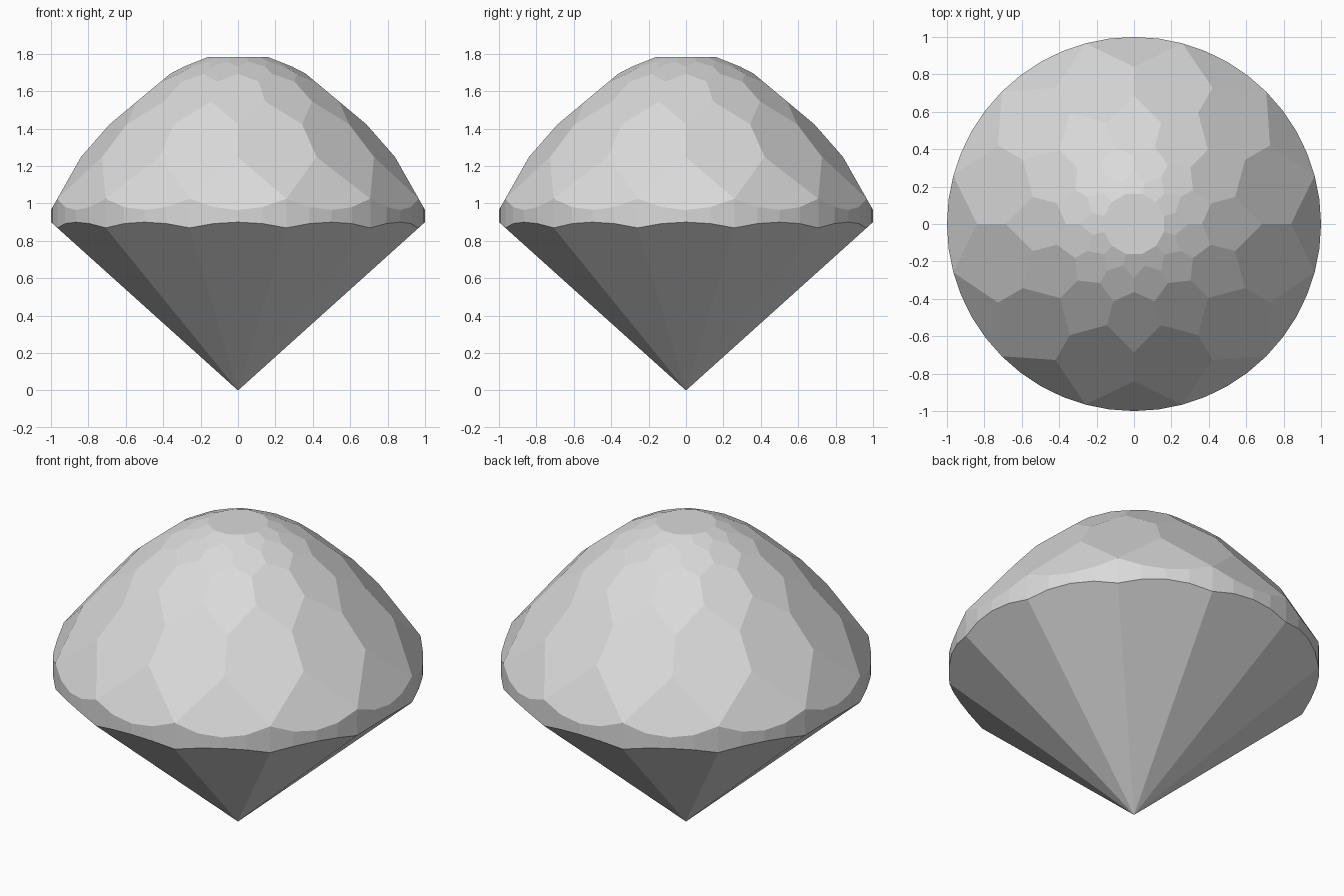
import bpy, bmesh, math

cube = bpy.data.objects.get("Cube")
if cube:
    bpy.data.objects.remove(cube, do_unlink=True)

FOLDS = 12                       # rotational symmetry of the cut
STEP = 2 * math.pi / FOLDS
HALF = STEP / 2
C = math.cos(HALF)
ARC = 4                          # girdle segments per facet
TABLE_Z = 1.783
PAVILION_SLOPE = 0.9
GIRDLE_TOP, GIRDLE_SLOPE = 0.965, 1.765

# Crown tiers from girdle to table: (height at the axis, slope);
# every second tier is turned by half a facet.
anchors = [(1, GIRDLE_TOP, GIRDLE_SLOPE),
           (1, GIRDLE_TOP + GIRDLE_SLOPE * (1 - C), 1.18),
           (0.69, 1.42, 0.835),
           (0.43, 1.65, 0.54),
           (0.28, 1.735, 0.40)]
tiers = [(z + s * r, s) for r, z, s in anchors]

bm = bmesh.new()


def polar(angle, r, z):
    return (r * math.cos(angle), r * math.sin(angle), z)


def add_face(points):
    bm.faces.new([bm.verts.new(p) for p in points])


def joint(i, j):
    """Radius and height where tier i, on its own axis, meets two facets of tier j."""
    (hi, si), (hj, sj) = tiers[i], tiers[j]
    r = (hi - hj) / (si - sj * C)
    return r, hi - si * r


last = len(tiers) - 1
inner = [joint(i, i + 1) for i in range(last)]
outer = [None, (1, anchors[1][1])] + [joint(i, i - 1) for i in range(2, last + 1)]
h, s = tiers[last]
table_rim = ((h - TABLE_Z) / (s * C), TABLE_Z)

for k in range(FOLDS):
    axis = k * STEP
    offsets = [HALF * (2 * n / ARC - 1) for n in range(ARC + 1)]
    low = [polar(axis + o, 1, PAVILION_SLOPE * math.cos(o)) for o in offsets]
    high = [polar(axis + o, 1, GIRDLE_TOP + GIRDLE_SLOPE * (1 - math.cos(o)))
            for o in offsets]

    # Pavilion facet, girdle band and lowest crown facet
    add_face(low + [(0, 0, 0)])
    for n in range(ARC):
        add_face([low[n], low[n + 1], high[n + 1], high[n]])
    add_face(high + [polar(axis, *inner[0])])

    # Kite-shaped crown facets
    for i in range(1, last):
        a = axis + (i % 2) * HALF
        add_face([polar(a, *outer[i]),
                  polar(a + HALF, *inner[i - 1]), polar(a + HALF, *outer[i + 1]),
                  polar(a, *inner[i]),
                  polar(a - HALF, *outer[i + 1]), polar(a - HALF, *inner[i - 1])])

    # Facets bordering the table
    add_face([polar(axis, *outer[last]),
              polar(axis + HALF, *inner[last - 1]), polar(axis + HALF, *table_rim),
              polar(axis - HALF, *table_rim), polar(axis - HALF, *inner[last - 1])])

# Flat table on top
add_face([polar(k * STEP + HALF, *table_rim) for k in range(FOLDS)])

bmesh.ops.remove_doubles(bm, verts=bm.verts[:], dist=0.0005)
bmesh.ops.recalc_face_normals(bm, faces=bm.faces[:])

mesh = bpy.data.meshes.new("cut_gem")
bm.to_mesh(mesh)
bm.free()
gem = bpy.data.objects.new("cut_gem", mesh)
bpy.context.collection.objects.link(gem)

# Stone colour
stone = bpy.data.materials.new("pale_grey_stone")
stone.use_nodes = True
color = (0.7, 0.7, 0.7, 1)
stone.diffuse_color = color
stone.node_tree.nodes["Principled BSDF"].inputs["Base Color"].default_value = color
mesh.materials.append(stone)
